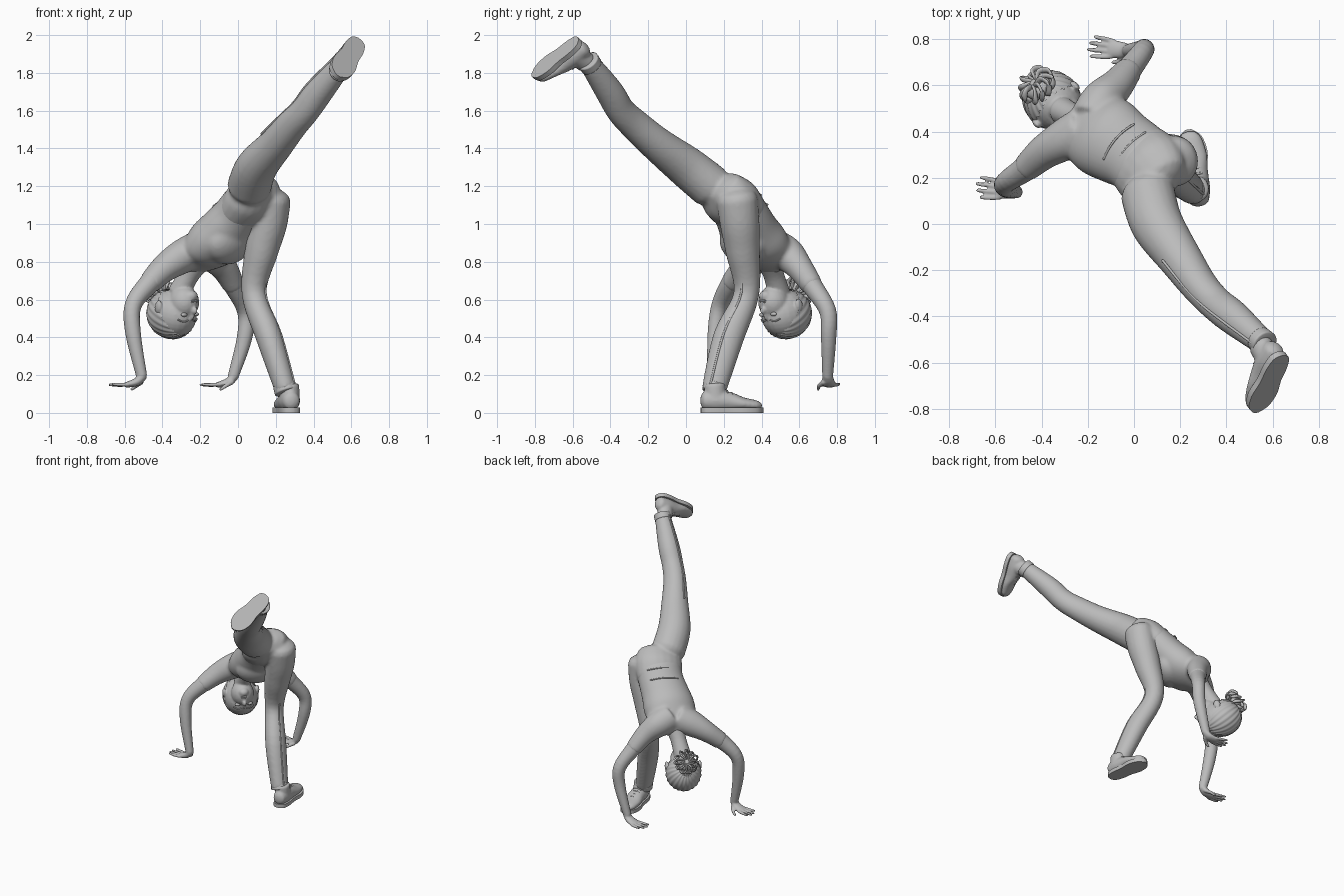
import bpy, bmesh
from math import sin, cos, pi
from mathutils import Vector, Matrix

if "Cube" in bpy.data.objects:
    bpy.data.objects.remove(bpy.data.objects["Cube"], do_unlink=True)

grey = bpy.data.materials.new("plain_grey")
grey.use_nodes = True
grey.diffuse_color = (0.5, 0.5, 0.5, 1)
grey.node_tree.nodes["Principled BSDF"].inputs["Base Color"].default_value = (0.5, 0.5, 0.5, 1)


def finish(name, bm, voxel=0, smooth=4):
    """Turn a bmesh into a named, shaded object; optionally fuse its volumes."""
    bmesh.ops.recalc_face_normals(bm, faces=bm.faces)
    mesh = bpy.data.meshes.new(name)
    bm.to_mesh(mesh)
    bm.free()
    mesh.materials.append(grey)
    for p in mesh.polygons:
        p.use_smooth = True
    ob = bpy.data.objects.new(name, mesh)
    bpy.context.collection.objects.link(ob)
    if voxel:
        r = ob.modifiers.new("fuse", "REMESH")
        r.mode, r.voxel_size, r.use_smooth_shade = "VOXEL", voxel, True
        s = ob.modifiers.new("soften", "SMOOTH")
        s.factor, s.iterations = 0.5, smooth
    return ob


def spline(rows, steps):
    """Catmull-Rom interpolation of rows of numbers."""
    rows = [Vector(r) for r in rows]
    out = []
    for i in range(len(rows) - 1):
        p0, p1, p2 = rows[max(i - 1, 0)], rows[i], rows[i + 1]
        p3 = rows[min(i + 2, len(rows) - 1)]
        for k in range(steps):
            t = k / steps
            out.append(p1 + (p2 - p0) * (t / 2) + (p0 * 2 - p1 * 5 + p2 * 4 - p3) * (t * t / 2)
                       + (p1 * 3 - p0 - p2 * 3 + p3) * (t ** 3 / 2))
    return out + [rows[-1]]


def tube(bm, rows, side=(0, 1, 0), n=20, steps=5, dome=0.6):
    """Loft rows of (x, y, z, half width along side, half depth) with domed ends."""
    pts = spline(rows, steps)
    pos = [Vector(p[:3]) for p in pts]
    side = Vector(side)
    sections = []
    for i, c in enumerate(pos):
        t = (pos[min(i + 1, len(pos) - 1)] - pos[max(i - 1, 0)]).normalized()
        u = (side - t * side.dot(t)).normalized()
        sections.append((c, t, u, t.cross(u), pts[i][3], pts[i][4]))

    def cap(sec, sign):
        c, t, u, v, a, b = sec
        for ang in (0.5, 1.0, 1.4):
            yield c + t * sign * min(a, b) * dome * sin(ang), t, u, v, a * cos(ang), b * cos(ang)

    full = list(cap(sections[0], -1))[::-1] + sections + list(cap(sections[-1], 1))
    rings = [[bm.verts.new(c + u * a * cos(2 * pi * k / n) + v * b * sin(2 * pi * k / n))
              for k in range(n)] for c, t, u, v, a, b in full]
    for r, s in zip(rings, rings[1:]):
        for k in range(n):
            bm.faces.new((r[k], r[(k + 1) % n], s[(k + 1) % n], s[k]))
    bm.faces.new(rings[0])
    bm.faces.new(rings[-1])


def ball(bm, frame, at, size):
    m = frame @ Matrix.Translation(at) @ Matrix.Diagonal((*size, 1))
    bmesh.ops.create_uvsphere(bm, u_segments=24, v_segments=16, radius=1, matrix=m)


def frame_at(origin, forward, up):
    """Local frame: x sideways, y forward, z up."""
    f = Vector(forward).normalized()
    u = Vector(up)
    u = (u - f * u.dot(f)).normalized()
    m = Matrix((f.cross(u), f, u)).transposed().to_4x4()
    m.translation = Vector(origin)
    return m


# Trousers: pelvis, raised leg and supporting leg fused together
raised_leg = [(0.06, 0.13, 1.2, .12, .115), (0.10, 0.0, 1.305, .115, .108), (0.2, -0.15, 1.42, .095, .092),
              (0.285, -0.27, 1.525, .08, .085), (0.355, -0.345, 1.60, .075, .078),
              (0.43, -0.405, 1.70, .075, .075), (0.555, -0.51, 1.85, .056, .056)]
support_leg = [(0.18, 0.27, 1.13, .1, .11), (0.16, 0.285, 1.0, .1, .105), (0.125, 0.30, 0.86, .09, .092),
               (0.085, 0.32, 0.63, .066, .068), (0.165, 0.225, 0.40, .07, .082), (0.25, 0.15, 0.13, .058, .066)]
HIP = (0.62, 0.78, 0.1)
bm = bmesh.new()
tube(bm, raised_leg, HIP)
tube(bm, support_leg, (1, 0, 0))
tube(bm, [(0.105, 0.19, 1.185, .15, .1), (0.07, 0.235, 1.13, .17, .125), (0.02, 0.29, 1.06, .16, .115)], HIP)
finish("trousers", bm, 0.011, 6)

# Trouser side seams and cuffs
bm = bmesh.new()
for leg, off in ((raised_leg, (-0.5, -0.3, 0.8)), (support_leg, (0.9, -0.4, 0.1))):
    ankle = Vector(leg[-1][:3])
    t = (ankle - Vector(leg[2][:3])).normalized()
    o = Vector(off)
    o = (o - t * o.dot(t)).normalized()
    tube(bm, [(*(Vector(a[:3]) + o * a[3]), .006, .006) for a in leg[2:]], (0.3, 0.8, 0.5), n=8)
    d = (ankle - Vector(leg[-2][:3])).normalized()
    tube(bm, [(*(ankle - d * 0.02), .059, .061), (*(ankle + d * 0.02), .06, .063)], (0.5, 0.8, 0.1), dome=0.1)
finish("trouser_seams_and_cuffs", bm)

# Shirt: torso with short sleeves
arm_outer = [(-0.30, 0.365, 0.825, .09, .085), (-0.39, 0.31, 0.765, .07, .072), (-0.47, 0.24, 0.685, .056, .056),
             (-0.555, 0.18, 0.57, .045, .046), (-0.555, 0.155, 0.42, .04, .042), (-0.51, 0.14, 0.195, .028, .03)]
arm_inner = [(-0.14, 0.535, 0.84, .09, .085), (-0.075, 0.60, 0.77, .068, .07), (-0.02, 0.67, 0.67, .054, .055),
             (0.04, 0.75, 0.54, .045, .046), (0.035, 0.755, 0.4, .04, .042), (-0.025, 0.75, 0.195, .028, .03)]
SHOULDER = (0.65, 0.76, 0.05)
bm = bmesh.new()
tube(bm, [(0.05, 0.26, 1.11, .16, .12), (0.0, 0.30, 1.04, .16, .125), (-0.06, 0.335, 0.97, .17, .132),
          (-0.12, 0.375, 0.905, .182, .135), (-0.18, 0.42, 0.845, .165, .105), (-0.23, 0.45, 0.79, .09, .065)],
     SHOULDER, n=32)
ball(bm, frame_at((-0.045, 0.3, 0.9), (0.5, -0.5, -0.3), (0, 0, 1)), (0, 0, 0), (.15, .085, .12))
for arm, root in ((arm_outer, (-0.22, 0.41, 0.865, .1, .095)), (arm_inner, (-0.18, 0.46, 0.88, .1, .095))):
    tube(bm, [root] + [(*r[:3], r[3] + .004, r[4] + .004) for r in arm[:3]], SHOULDER, dome=0.2)
finish("shirt", bm, 0.011, 8)

# Shirt folds across the lower back
bm = bmesh.new()
for s in (0.0, 0.05):
    c = Vector((0.03 - s, 0.28 + s * 0.7, 1.08 - s))
    w = Vector(SHOULDER)
    up = Vector((-0.5, 0.45, 0.74))
    tube(bm, [(*(c + w * k * 0.1 + up * (0.119 - 0.027 * k * k)), .005, .005) for k in (-1, -.5, 0, .5, 1)],
         (0, 0, 1), n=8)
finish("shirt_folds", bm)


# Bare arms and hands
def arm_and_hand(name, arm, thumb):
    bm = bmesh.new()
    tube(bm, arm[1:], SHOULDER)
    hand = frame_at(arm[-1][:3], (-1, 0.12, -0.2), (0, 0, 1))

    def row(x, y, z, a, b):
        return (*(hand @ Vector((x, y, z))), a, b)
    side = hand.to_3x3() @ Vector((1, 0, 0))
    tube(bm, [row(0, -.005, 0, .027, .025), row(0, .03, -.025, .035, .022), row(0, .09, -.03, .04, .015)], side)
    for i, length in enumerate((.075, .09, .085, .067)):
        x = (i - 1.5) * 0.022 * thumb
        tube(bm, [row(x, .075, -.03, .011, .011), row(x * 1.2, .08 + length / 2, -.024, .0105, .01),
                  row(x * 1.3, .09 + length, -.012, .008, .008)], side, n=10)
    tube(bm, [row(-.02 * thumb, .01, -.03, .015, .014), row(-.05 * thumb, .045, -.045, .012, .011),
              row(-.058 * thumb, .075, -.058, .008, .008)], side, n=10)
    finish(name, bm, 0.006, 3)


arm_and_hand("outer_arm", arm_outer, -1)
arm_and_hand("inner_arm", arm_inner, 1)


# Shoes: rounded upper, flat sole, ankle collar and laces
def shoe(name, origin, forward, up):
    m = frame_at(origin, forward, up)
    side = m.to_3x3() @ Vector((1, 0, 0))
    bm = bmesh.new()

    def row(y, z, a, b):
        return (*(m @ Vector((0, y, z))), a, b)
    tube(bm, [row(.025, .065, .045, .05), row(.08, .065, .056, .058), row(.15, .06, .058, .052),
              row(.22, .048, .064, .036), row(.29, .04, .052, .028), row(.315, .036, .036, .02)], side)
    tube(bm, [row(.08, .06, .055, .06), row(.075, .15, .05, .055)], side, dome=0.2)
    finish(name + "_upper", bm, 0.008, 3)
    bm = bmesh.new()
    half = [(p[1], p[0]) for p in spline([(0, .012), (.02, .042), (.08, .056), (.15, .056), (.23, .068),
                                          (.3, .052), (.335, .012)], 4)]
    loop = half + [(-x, y) for x, y in reversed(half)]
    base = bm.faces.new([bm.verts.new(m @ Vector((x, y, 0))) for x, y in loop])
    ext = bmesh.ops.extrude_face_region(bm, geom=[base])
    lift = m.to_3x3() @ Vector((0, 0, .028))
    bmesh.ops.translate(bm, vec=lift, verts=[v for v in ext["geom"] if isinstance(v, bmesh.types.BMVert)])
    ob = finish(name + "_sole", bm)
    bpy.context.view_layer.objects.active = ob
    ob.select_set(True)
    bpy.ops.object.shade_smooth_by_angle(angle=0.7)
    ob.select_set(False)
    bm = bmesh.new()
    for i in range(4):
        y, z = .14 + i * .025, .118 - i * .011
        tube(bm, [(*(m @ Vector((x, y, z - abs(x) * .35))), .005, .005) for x in (-.03, 0, .03)],
             m.to_3x3() @ Vector((0, 1, 0)), n=8)
    finish(name + "_laces", bm)


shoe("support_shoe", (0.285, 0.078, 0.0), (-0.15, 1, 0), (0, 0, 1))
shoe("raised_shoe", (0.645, -0.57, 1.98), (-0.34, -0.72, -0.56), (-0.5, 0.6, -0.6))

# Head, hanging upside down: local y is the face direction, z the crown
head = frame_at((-0.335, 0.515, 0.54), (0.68, -0.68, -0.26), (0.08, -0.03, -1))
bm = bmesh.new()
ball(bm, head, (0, -.01, .02), (.118, .138, .128))
ball(bm, head, (0, .055, -.06), (.08, .085, .09))
ball(bm, head, (0, .105, -.11), (.036, .032, .03))
ball(bm, head, (0, .139, -.04), (.015, .024, .022))
ball(bm, head, (0, .13, -.015), (.011, .018, .035))
for s in (-1, 1):
    ball(bm, head, (s * .118, -.01, -.025), (.013, .024, .036))
tube(bm, [(-0.31, 0.49, 0.64, .06, .06), (-0.26, 0.465, 0.73, .055, .055), (-0.21, 0.44, 0.81, .07, .07)], SHOULDER)
finish("head_and_neck", bm, 0.007, 4)

# Eyes, brows and lips
bm = bmesh.new()
for s in (-1, 1):
    ball(bm, head, (s * .043, .116, -.012), (.02, .012, .011))
    tube(bm, [(*(head @ Vector((s * x, y, z))), .004, .004) for x, y, z in
              ((.02, .127, .018), (.045, .12, .026), (.07, .104, .018))], (0, 0, 1), n=8)
for z in (-.083, -.092):
    ball(bm, head, (0, .131, z), (.024, .008, .006))
finish("face_features", bm)

# Hair: cap with combed ridges running to the bun
bm = bmesh.new()
bmesh.ops.create_uvsphere(bm, u_segments=96, v_segments=32, radius=1)
hair = Matrix.Rotation(pi * 0.62, 4, "X")
for v in bm.verts:
    ridge = 1 + 0.018 * sin(v.co.z * 2 + 22 * Vector((v.co.x, v.co.y + 1e-6)).angle_signed(Vector((1, 0))))
    d = hair @ v.co
    v.co = head @ Vector((d.x * .124 * ridge, d.y * .143 * ridge - .018, d.z * .131 * ridge + .022))
inv = head.inverted()
bmesh.ops.delete(bm, geom=[v for v in bm.verts if (inv @ v.co).y > .02 + (inv @ v.co).z * .75
                           or (inv @ v.co).z < -.10], context="VERTS")
finish("hair_cap", bm)

# Messy bun made of curled locks
bm = bmesh.new()
bun = head @ Matrix.Translation((0, -.125, -.065)) @ Matrix.Rotation(pi * 0.62, 4, "X")
ball(bm, bun, (0, 0, .01), (.06, .06, .04))
for i in range(11):
    turn = bun @ Matrix.Rotation(i * 2 * pi / 11, 4, "Z")
    lift = 0.012 * sin(i * 2.4)
    path = [(.02, 0, .04), (.05, .018, .055 + lift), (.082, .01, .03 + lift), (.07, -.015, 0), (.035, -.01, -.01)]
    tube(bm, [(*(turn @ Vector(p)), .013, .007) for p in path], bun.to_3x3() @ Vector((.3, .2, 1)), n=8, steps=4)
finish("hair_bun", bm)
